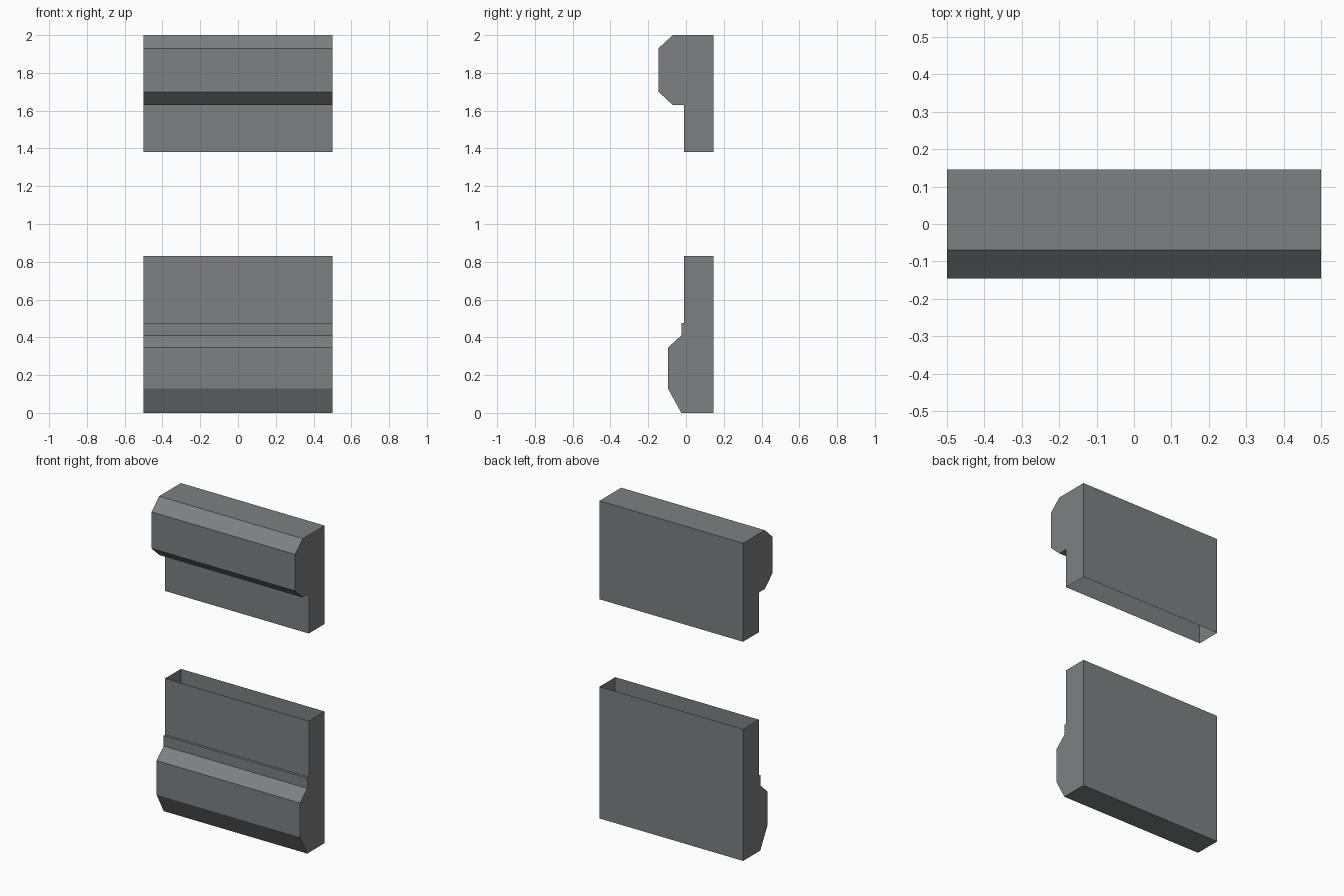
import bpy
import bmesh

cube = bpy.data.objects.get("Cube")
if cube:
    bpy.data.objects.remove(cube, do_unlink=True)

WIDTH = 1.0
BACK = 0.146
WALL = -0.01

grey = bpy.data.materials.new("plain grey")
grey.use_nodes = True
colour = (0.21, 0.215, 0.22, 1)
grey.diffuse_color = colour
grey.node_tree.nodes["Principled BSDF"].inputs["Base Color"].default_value = colour


def moulding(name, profile, open_z):
    """Extrude a (y, z) profile across x, leaving the side at open_z open."""
    bm = bmesh.new()
    end = bm.faces.new([bm.verts.new((-WIDTH / 2, y, z)) for y, z in profile])
    result = bmesh.ops.extrude_face_region(bm, geom=[end], use_keep_orig=True)
    moved = [v for v in result["geom"] if isinstance(v, bmesh.types.BMVert)]
    bmesh.ops.translate(bm, verts=moved, vec=(WIDTH, 0, 0))
    bmesh.ops.recalc_face_normals(bm, faces=bm.faces)
    gap = [f for f in bm.faces if all(abs(v.co.z - open_z) < 1e-4 for v in f.verts)]
    bmesh.ops.delete(bm, geom=gap, context="FACES_ONLY")
    mesh = bpy.data.meshes.new(name)
    bm.to_mesh(mesh)
    bm.free()
    mesh.materials.append(grey)
    obj = bpy.data.objects.new(name, mesh)
    bpy.context.collection.objects.link(obj)
    return obj


# Upper wall piece with a chamfered rail along its top, open underneath
moulding("upper_rail", [
    (BACK, 1.38), (BACK, 2.0), (-0.07, 2.0), (-BACK, 1.93),
    (-BACK, 1.70), (-0.07, 1.63), (WALL, 1.63), (WALL, 1.38),
], 1.38)

# Lower wall piece with a stepped, chamfered skirting, open on top
moulding("lower_skirting", [
    (BACK, 0.83), (BACK, 0.0), (-0.025, 0.0), (-0.096, 0.13),
    (-0.096, 0.345), (-0.025, 0.41), (-0.025, 0.475), (WALL, 0.475), (WALL, 0.83),
], 0.83)
